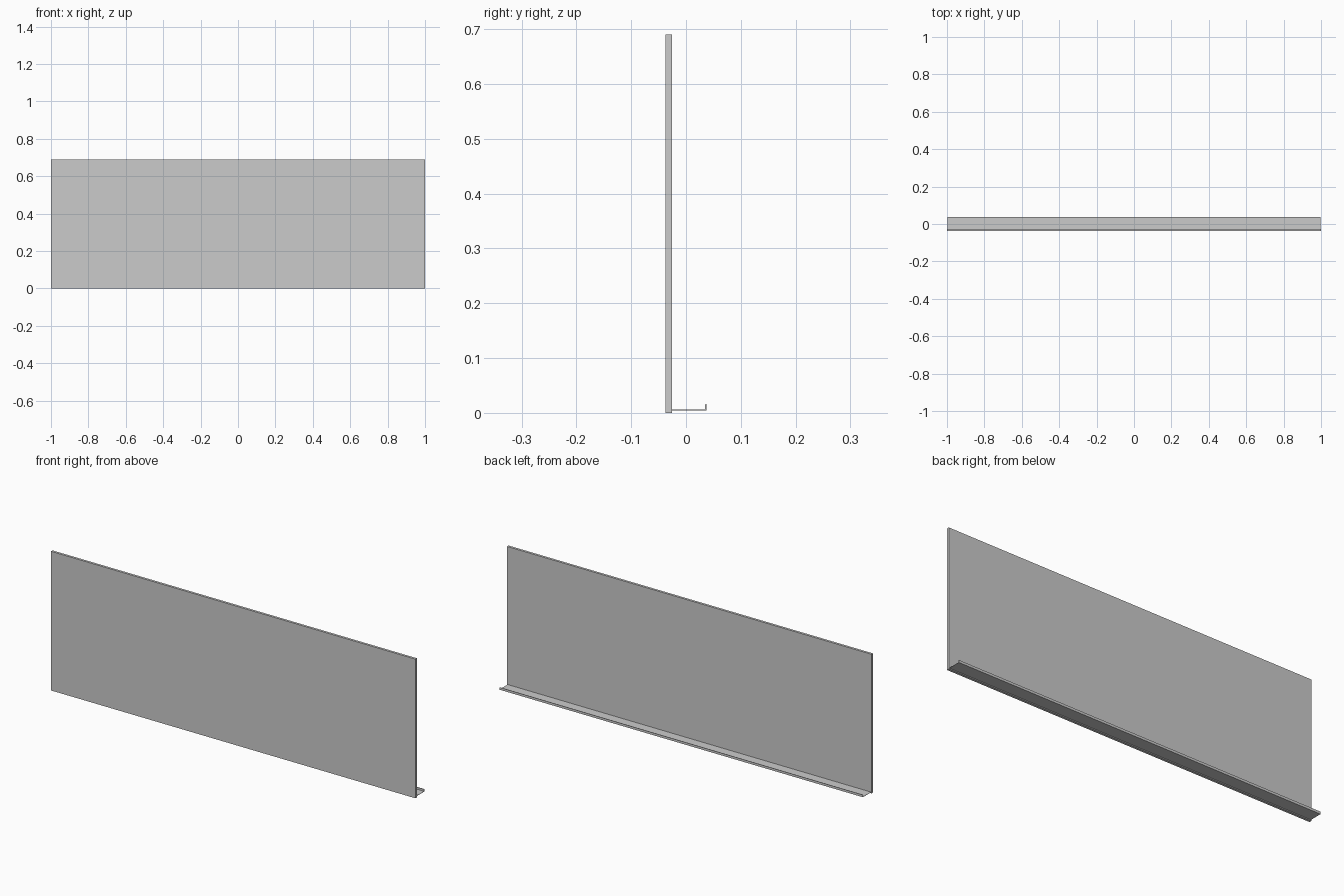
import bpy, bmesh

if "Cube" in bpy.data.objects:
    bpy.data.objects.remove(bpy.data.objects["Cube"])


def extrude_profile(name, profile, x0, x1):
    """Sweep a closed (y, z) profile along x into a solid."""
    bm = bmesh.new()
    face = bm.faces.new([bm.verts.new((x0, y, z)) for y, z in profile])
    swept = bmesh.ops.extrude_face_region(bm, geom=[face], use_keep_orig=True)
    verts = [g for g in swept["geom"] if isinstance(g, bmesh.types.BMVert)]
    bmesh.ops.translate(bm, verts=verts, vec=(x1 - x0, 0, 0))
    bmesh.ops.recalc_face_normals(bm, faces=bm.faces)
    mesh = bpy.data.meshes.new(name)
    bm.to_mesh(mesh)
    bm.free()
    obj = bpy.data.objects.new(name, mesh)
    bpy.context.collection.objects.link(obj)
    return obj


BACK, FRONT, INNER = 0.0376, -0.0376, -0.0255

# Upright board
extrude_profile("board", [(FRONT, 0), (INNER, 0), (INNER, 0.69), (FRONT, 0.69)], -1, 1)

# Thin tray behind the board, with an upturned lip
extrude_profile("tray", [
    (INNER, 0.0045), (BACK, 0.0045), (BACK, 0.0165), (BACK - 0.0025, 0.0155),
    (BACK - 0.0025, 0.006), (INNER, 0.006)], -0.997, 0.997)
